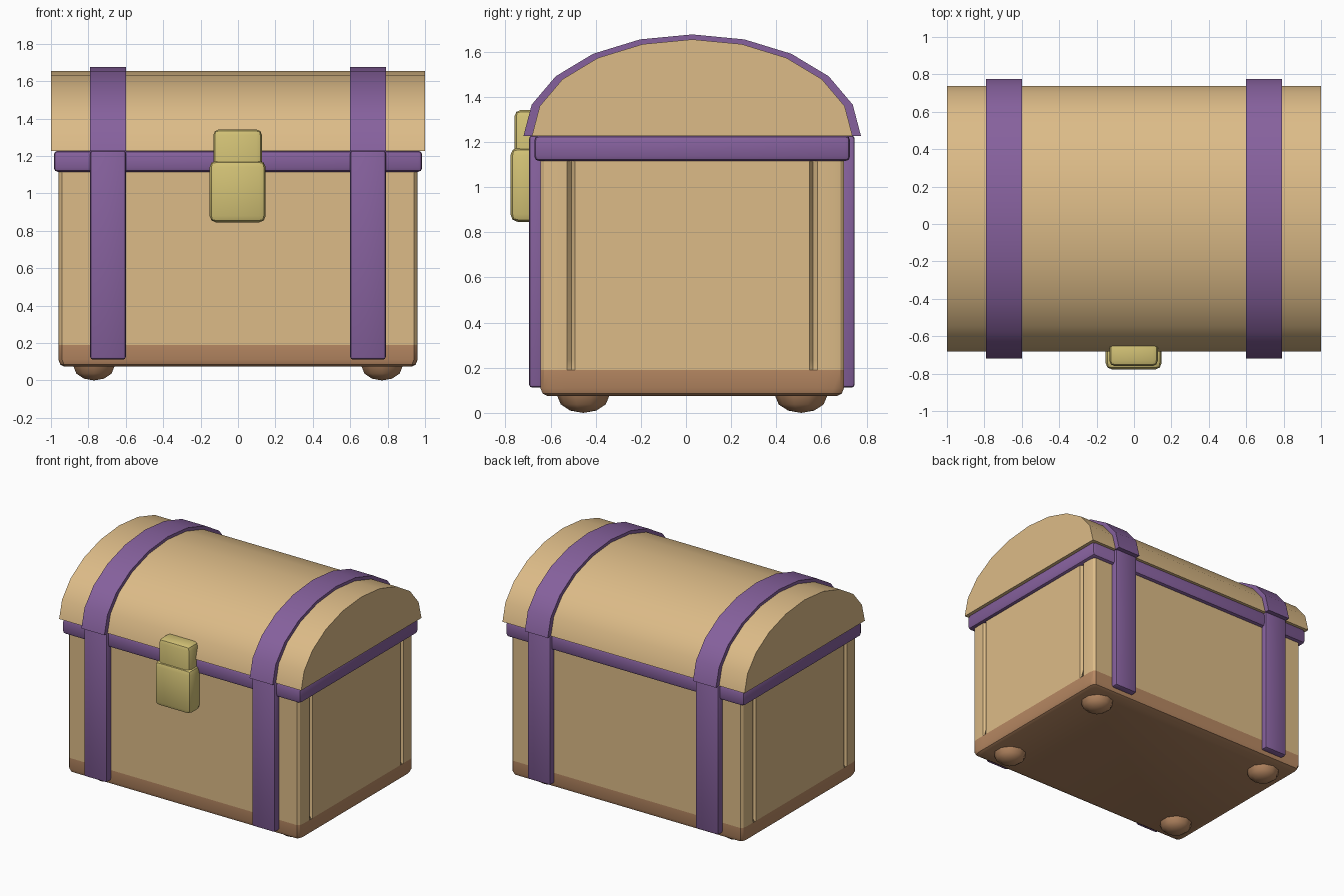
import bpy, bmesh, math
from mathutils import Matrix

if "Cube" in bpy.data.objects:
    bpy.data.objects.remove(bpy.data.objects["Cube"])

CY = 0.0275  # depth centre of the chest


def material(name, rgb):
    m = bpy.data.materials.new(name)
    m.use_nodes = True
    m.diffuse_color = (*rgb, 1)
    m.node_tree.nodes["Principled BSDF"].inputs["Base Color"].default_value = (*rgb, 1)
    return m


TAN = material("tan wood", (0.72, 0.50, 0.245))
BROWN = material("brown wood", (0.48, 0.25, 0.125))
PURPLE = material("purple band", (0.24, 0.12, 0.34))
GOLD = material("brass", (0.65, 0.54, 0.18))


def finish(name, bm, mat, angle=30):
    bmesh.ops.recalc_face_normals(bm, faces=bm.faces)
    mesh = bpy.data.meshes.new(name)
    bm.to_mesh(mesh)
    bm.free()
    mesh.materials.append(mat)
    ob = bpy.data.objects.new(name, mesh)
    bpy.context.collection.objects.link(ob)
    bpy.ops.object.select_all(action='DESELECT')
    bpy.context.view_layer.objects.active = ob
    ob.select_set(True)
    bpy.ops.object.shade_smooth_by_angle(angle=math.radians(angle))
    return ob


def loft(name, rings, mat, angle=30):
    """Closed solid through rings of equal point count."""
    bm = bmesh.new()
    loops = [[bm.verts.new(p) for p in ring] for ring in rings]
    n = len(loops[0])
    for a, b in zip(loops, loops[1:]):
        for i in range(n):
            j = (i + 1) % n
            bm.faces.new((a[i], a[j], b[j], b[i]))
    bm.faces.new(loops[0])
    bm.faces.new(loops[-1])
    return finish(name, bm, mat, angle)


def box(name, lo, hi, bevel, mat, segments=2):
    bm = bmesh.new()
    size = [h - l for l, h in zip(lo, hi)]
    mid = [(h + l) / 2 for l, h in zip(lo, hi)]
    bmesh.ops.create_cube(bm, size=1, matrix=Matrix.Translation(mid) @ Matrix.Diagonal((*size, 1)))
    bmesh.ops.bevel(bm, geom=bm.edges[:], offset=bevel, segments=segments,
                    profile=0.5, affect='EDGES')
    return finish(name, bm, mat, 35)


def outline(z, inset=0, groove=0):
    """Plan of the chest body: softened corners and a groove behind each side post."""
    hx, hy = 0.96 - inset, 0.672 - inset
    quarter = [(hx - groove, 0.535), (hx, 0.555), (hx, hy - 0.045),
               (hx - 0.006, hy - 0.015), (hx - 0.02, hy)]
    quarter.insert(0, (hx, 0.52))
    back = quarter + [(-x, y) for x, y in reversed(quarter)]
    pts = back + [(-x, -y) for x, y in back]
    return [(x, y + CY, z) for x, y in pts]


# Body and its brown base
loft("chest_body", [outline(0.19, 0, 0), outline(0.235, 0, 0.028), outline(1.15, 0, 0.028)], TAN)
loft("chest_base", [outline(0.075, 0.03), outline(0.085, 0.01), outline(0.11), outline(0.19)], BROWN)

# Rim under the lid
box("rim", (-0.985, -0.672, 1.115), (0.985, 0.727, 1.228), 0.022, PURPLE)


def arch(x, a, b):
    """Half ellipse in the side plane, ten flat segments."""
    return [(x, CY + a * math.cos(math.pi * i / 10), 1.226 + b * math.sin(math.pi * i / 10))
            for i in range(11)]


# Domed lid
loft("lid", [arch(x, 0.71, 0.428) for x in (-1, 1)], TAN, 40)

# Lid straps, body straps and feet on both sides
for side, s in (("left", 1), ("right", -1)):
    x0, x1 = sorted((s * 0.6, s * 0.79))
    loft("lid_strap_" + side,
         [arch(x, 0.7475, 0.45) + arch(x, 0.69, 0.41)[::-1] for x in (x0, x1)], PURPLE)
    box("front_strap_" + side, (x0, -0.695, 0.112), (x1, -0.62, 1.228), 0.014, PURPLE)
    box("back_strap_" + side, (x0, 0.67, 0.112), (x1, 0.747, 1.228), 0.014, PURPLE)
    for end, y in (("front", -0.455), ("back", 0.51)):
        bm = bmesh.new()
        place = Matrix.Translation((s * 0.77, y, 0.075)) @ Matrix.Diagonal((0.115, 0.115, 0.075, 1))
        bmesh.ops.create_uvsphere(bm, u_segments=10, v_segments=6, radius=1, matrix=place)
        finish("foot_%s_%s" % (end, side), bm, BROWN, 40)

# Latch: hasp on the lid and lock plate over it
box("latch_hasp", (-0.132, -0.76, 1.0), (0.128, -0.62, 1.342), 0.03, GOLD)
box("latch_plate", (-0.152, -0.778, 0.845), (0.148, -0.64, 1.175), 0.035, GOLD)
